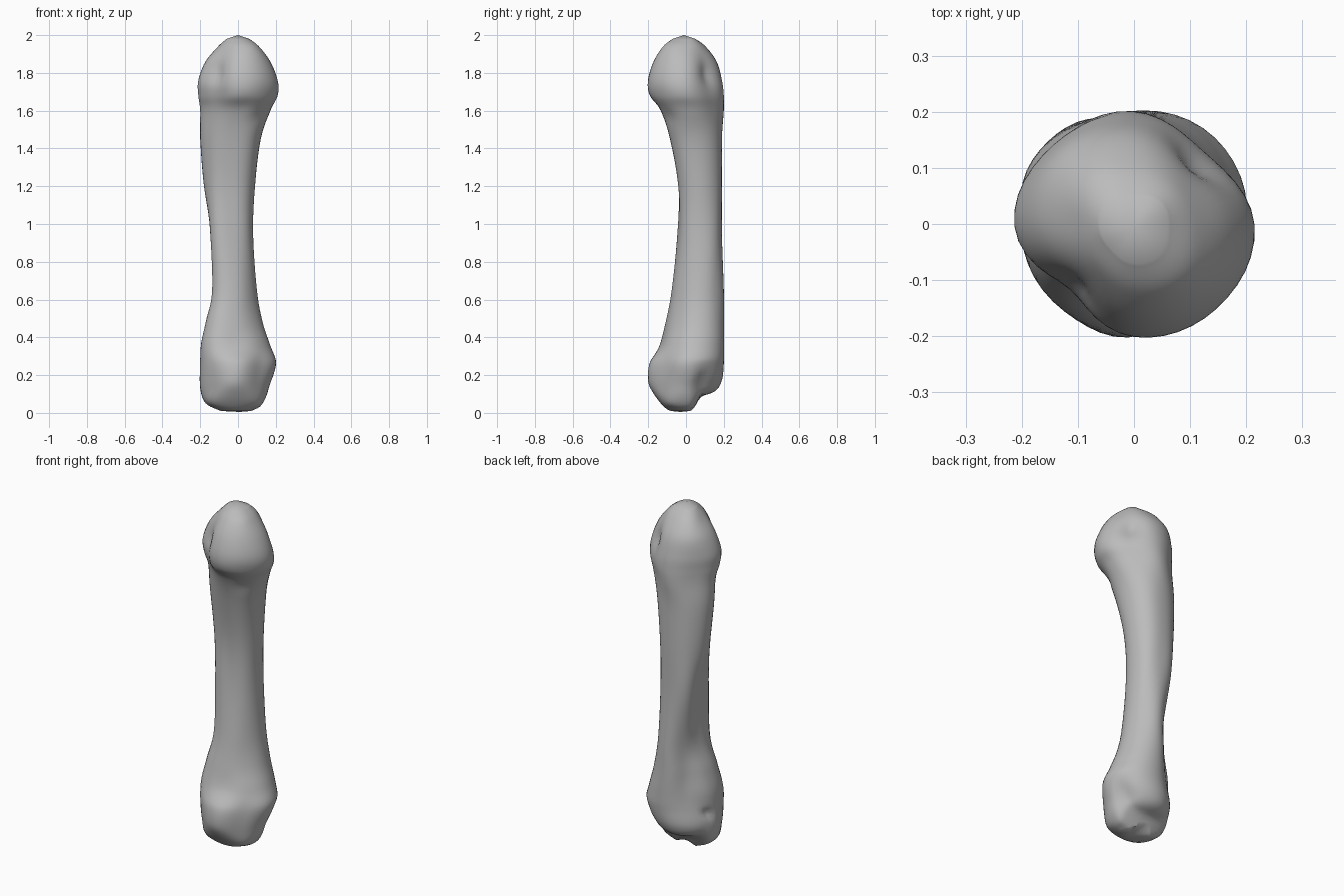
import bpy
import bmesh
from math import cos, sin, pi, exp
from mathutils import Vector

default = bpy.data.objects.get("Cube")
if default:
    bpy.data.objects.remove(default, do_unlink=True)

SIDES = 48       # points around each section
STEPS = 6        # rings between two stations
UNIT = 0.01      # sections are given in hundredths

# Sections of the bone: height, then reach in eight directions, from +x turning to +y
SECTIONS = [
    (1, 7, 5, 5, 8, 9, 9, 8, 7),
    (5, 14, 13, 15, 16, 17, 17, 16, 14),
    (13, 17, 18, 19, 19, 20, 19, 20, 16),
    (26, 20, 21, 20, 18, 20, 20, 19, 16),
    (36, 17, 20, 20, 17, 19, 19, 13, 13),
    (48, 13, 18, 20, 16, 16, 16, 10, 9),
    (65, 10, 16, 20, 16, 12, 12, 7, 6),
    (95, 8, 15, 19, 20, 14, 11, 4, 4),
    (120, 9, 15, 19, 21, 18, 11, 4, 5),
    (145, 12, 16, 19, 21, 20, 13, 8, 10),
    (160, 17, 17, 20, 20, 20, 14, 13, 16),
    (168, 21, 18, 20, 20, 21, 16, 19, 20),
    (176, 21, 17, 19, 20, 21, 17, 20, 21),
    (186, 17, 14, 16, 18, 17, 14, 17, 18),
    (194, 11, 10, 10, 12, 10, 10, 12, 13),
    (198, 6, 6, 5, 6, 6, 6, 7, 7),
]

# Dents: angle in eighths of a turn, height, angular width, height width, depth
DENTS = [
    (1, 1.79, 0.3, 0.06, 0.02),     # pits beside the head
    (5, 1.79, 0.3, 0.06, 0.02),
    (7, 1.57, 0.3, 0.05, 0.012),    # hollow under the head
    (3.6, 0.23, 0.09, 0.03, 0.03),  # small hole at the base
    (0.7, 0.1, 0.3, 0.05, 0.02),    # notch beside the base
]


def spline(a, b, c, d, t):
    """Smooth curve from b to c."""
    return b + 0.5 * t * (c - a + t * (2 * a - 5 * b + 4 * c - d + t * (3 * (b - c) + d - a)))


def smooth(value, low, high):
    t = min(1, max(0, (value - low) / (high - low)))
    return t * t * (3 - 2 * t)


def station(row):
    """Turn a section into height, centre and eight radii."""
    reach = [v * UNIT for v in row[1:]]
    cx, cy = (reach[0] - reach[4]) / 2, (reach[2] - reach[6]) / 2
    radii = [r - cx * cos(i * pi / 4) - cy * sin(i * pi / 4) for i, r in enumerate(reach)]
    return [row[0] * UNIT, cx, cy] + radii


def dent(angle, z):
    total = 0
    for eighth, height, spread, tall, depth in DENTS:
        turn = (angle - eighth * pi / 4 + pi) % (2 * pi) - pi
        total += depth * exp(-(turn / spread) ** 2 - ((z - height) / tall) ** 2)
    return total


def base_lift(x, y, z):
    """Shape the joint surface under the base."""
    rise = 0.075 * smooth(y, 0.02, 0.09) + 0.06 * smooth(-y, 0.09, 0.2)
    rise += 0.04 * smooth(x, 0.11, 0.17)
    return z + rise * max(0, 1 - z / 0.3)


def ring_points(values):
    z, cx, cy = values[:3]
    radii = values[3:]
    points = []
    for s in range(SIDES):
        angle = 2 * pi * s / SIDES
        k = s * 8 // SIDES
        t = s * 8 / SIDES - k
        r = spline(*[radii[(k + j) % 8] for j in (-1, 0, 1, 2)], t) - dent(angle, z)
        x, y = cx + r * cos(angle), cy + r * sin(angle)
        points.append(Vector((x, y, base_lift(x, y, z))))
    return points


# Rings along the bone
stations = [station(row) for row in SECTIONS]
last = len(stations) - 1
rings = []
for i in range(last):
    near = [stations[min(last, max(0, i + j))] for j in (-1, 0, 1, 2)]
    for step in range(STEPS):
        rings.append(ring_points([spline(*v, step / STEPS) for v in zip(*near)]))
rings.append(ring_points(stations[last]))

# Skin the rings and close both ends
bm = bmesh.new()
loops = [[bm.verts.new(p) for p in ring] for ring in rings]
for low, high in zip(loops, loops[1:]):
    for s in range(SIDES):
        n = (s + 1) % SIDES
        bm.faces.new((low[s], low[n], high[n], high[s]))
for loop, tip in ((loops[0], (0.01, -0.03, 0.005)), (loops[-1], (0, -0.01, 2.0))):
    pole = bm.verts.new(tip)
    for s in range(SIDES):
        bm.faces.new((loop[s], loop[(s + 1) % SIDES], pole))
bmesh.ops.recalc_face_normals(bm, faces=bm.faces)

mesh = bpy.data.meshes.new("bone")
bm.to_mesh(mesh)
bm.free()
bone = bpy.data.objects.new("bone", mesh)
bpy.context.collection.objects.link(bone)

# Plain grey finish
grey = bpy.data.materials.new("bone_grey")
grey.use_nodes = True
colour = (0.5, 0.5, 0.5, 1)
grey.diffuse_color = colour
grey.node_tree.nodes["Principled BSDF"].inputs["Base Color"].default_value = colour
mesh.materials.append(grey)

bpy.context.view_layer.objects.active = bone
bone.select_set(True)
bpy.ops.object.shade_smooth_by_angle(angle=pi / 4)
